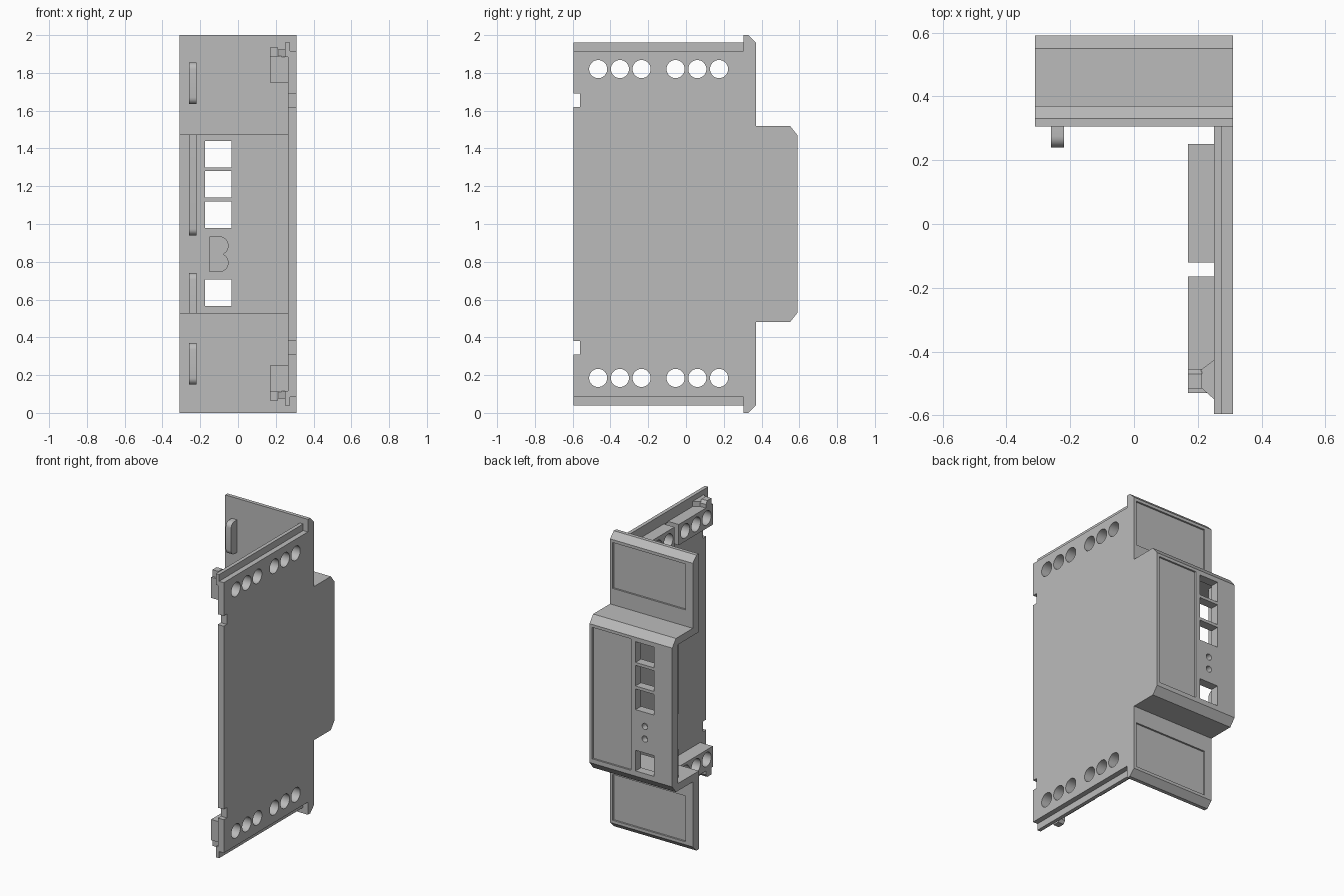
import bpy
import bmesh
from math import cos, sin, pi

cube = bpy.data.objects.get("Cube")
if cube:
    bpy.data.objects.remove(cube, do_unlink=True)

grey = bpy.data.materials.new("plain_grey")
grey.use_nodes = True
grey.diffuse_color = (0.5, 0.5, 0.5, 1)
grey.node_tree.nodes["Principled BSDF"].inputs["Base Color"].default_value = (0.5, 0.5, 0.5, 1)


def prism(name, shapes, axis="x"):
    """Extrude (profile, low, high) shapes along x (profile y,z), y (x,z) or z (x,y)."""
    bm = bmesh.new()
    place = {"x": lambda p, t: (t, p[0], p[1]),
             "y": lambda p, t: (p[0], t, p[1]),
             "z": lambda p, t: (p[0], p[1], t)}[axis]
    for profile, low, high in shapes:
        a = [bm.verts.new(place(p, low)) for p in profile]
        b = [bm.verts.new(place(p, high)) for p in profile]
        bm.faces.new(a)
        bm.faces.new(b[::-1])
        for i in range(len(a)):
            j = (i + 1) % len(a)
            bm.faces.new((a[i], b[i], b[j], a[j]))
    bmesh.ops.recalc_face_normals(bm, faces=bm.faces)
    mesh = bpy.data.meshes.new(name)
    bm.to_mesh(mesh)
    bm.free()
    mesh.materials.append(grey)
    obj = bpy.data.objects.new(name, mesh)
    bpy.context.collection.objects.link(obj)
    return obj


def rect(a0, a1, b0, b1):
    return [(a0, b0), (a1, b0), (a1, b1), (a0, b1)]


def circle(a, b, r, n=32):
    return [(a + r * cos(2 * pi * i / n), b + r * sin(2 * pi * i / n)) for i in range(n)]


def mirror_z(profile):
    """Complete a profile of the upper half with its reflection about z = 1."""
    return profile + [(a, 2 - b) for a, b in reversed(profile)]


def flip(b0, b1, upper):
    return (b0, b1) if upper else (2 - b1, 2 - b0)


def cut(obj, cutter):
    mod = obj.modifiers.new("cut", "BOOLEAN")
    mod.operation = "DIFFERENCE"
    mod.solver = "EXACT"
    mod.object = cutter
    bpy.context.view_layer.objects.active = obj
    bpy.ops.object.modifier_apply(modifier=mod.name)


def smooth(obj):
    bpy.ops.object.select_all(action="DESELECT")
    obj.select_set(True)
    bpy.context.view_layer.objects.active = obj
    bpy.ops.object.shade_smooth_by_angle(angle=0.6)


# Stepped cover shell, open on its inner side
outer = [(0.305, 2.0), (0.33, 2.0), (0.37, 1.96), (0.37, 1.52), (0.55, 1.52), (0.59, 1.47)]
inner = [(0.305, 1.47), (0.53, 1.47)]
shell = prism("cover_shell", [(mirror_z(outer) + mirror_z(inner)[::-1], -0.31, 0.31)])

# Square windows through the cover
windows = [(rect(-0.175, -0.035, z, z + 0.14), 0.5, 0.62) for z in (0.565, 0.98, 1.14, 1.30)]
# Shallow label recess and blind indicator holes
label = [(rect(0.0, 0.29, 0.56, 1.45), 0.578, 0.62)]
indicators = [(circle(-0.105, z, 0.021, 24), 0.55, 0.62) for z in (0.80, 0.885)]
# Recesses in the upper and lower terminal covers
covers = [(rect(-0.255, 0.29, z, z + 0.31), 0.358, 0.40) for z in (0.06, 1.63)]
cutter = prism("cover_cutter", windows + label + indicators + covers, "y")
cut(shell, cutter)
bpy.data.objects.remove(cutter)
smooth(shell)

# Indicator backing inside the cover: flat on one side, two lobes on the other
lobes = [(-0.15, 0.935), (-0.15, 0.745)]
for zc, start in ((0.795, -90), (0.885, -64)):
    end = 64 if zc < 0.84 else 90
    for i in range(11):
        t = (start + (end - start) * i / 10) * pi / 180
        lobes.append((-0.10 + 0.05 * cos(t), zc + 0.05 * sin(t)))
prism("indicator_backing", [(lobes, 0.522, 0.532)], "y")

# Side wall with two notches in its free edge
wall_half = [(0.53, 1.47), (0.305, 1.47), (0.305, 1.915), (-0.595, 1.915),
             (-0.595, 1.69), (-0.562, 1.69), (-0.562, 1.62), (-0.595, 1.62)]
wall = prism("side_wall", [(mirror_z(wall_half), 0.265, 0.31)])

# Row of round screw holes, shared by wall and terminal blocks
holes = [(circle(y, z, 0.048), 0.1, 0.4)
         for z in (0.185, 1.82)
         for y in (-0.465, -0.35, -0.235, -0.055, 0.06, 0.175)]
drill = prism("hole_cutter", holes)
cut(wall, drill)
smooth(wall)

for side, upper in (("upper", True), ("lower", False)):
    # Terminal blocks
    z0, z1 = flip(1.75, 1.89, upper)
    for place, y0, y1 in (("near", -0.53, -0.165), ("far", -0.12, 0.25)):
        block = prism(side + "_terminal_block_" + place, [(rect(y0, y1, z0, z1), 0.17, 0.266)])
        cut(block, drill)
        smooth(block)

    # Stepped rail along the wall edge
    z0, z1 = flip(1.885, 1.96, upper)
    prism(side + "_edge_rail", [(rect(-0.595, 0.306, z0, z1), 0.25, 0.275)])

    # Latch with a flared root
    z0, z1 = flip(1.885, 1.925, upper)
    root = [(0.252, -0.55), (0.252, -0.425), (0.21, -0.457), (0.21, -0.513)]
    prism(side + "_latch_root", [(root, z0, z1)], "z")
    hook = [(-0.515, 1.885), (-0.455, 1.885), (-0.455, 1.915), (-0.47, 1.935), (-0.515, 1.935)]
    if not upper:
        hook = [(y, 2 - z) for y, z in hook]
    prism(side + "_latch_hook", [(hook, 0.17, 0.213)])

bpy.data.objects.remove(drill)


# Thin locating tabs with rounded free corners
def tab(name, y_tip, y_root, z0, z1, round_low=True, round_high=True, r=0.035):
    profile = [(y_root, z1), (y_root, z0)]
    for rounded, z, s, first in ((round_low, z0, 1, 0), (round_high, z1, -1, 1)):
        if not rounded:
            profile.append((y_tip, z))
            continue
        arc = [(y_tip + r - r * sin(i * pi / 12), z + s * (r - r * cos(i * pi / 12)))
               for i in range(7)]
        profile += arc[::-1] if first else arc
    smooth(prism(name, [(profile, -0.26, -0.22)]))


tab("upper_tab", 0.24, 0.31, 1.635, 1.855)
tab("lower_tab", 0.24, 0.31, 0.15, 0.37)
tab("upper_inner_tab", 0.45, 0.535, 0.94, 1.475, round_high=False)
tab("lower_inner_tab", 0.45, 0.535, 0.53, 0.74, round_low=False)
